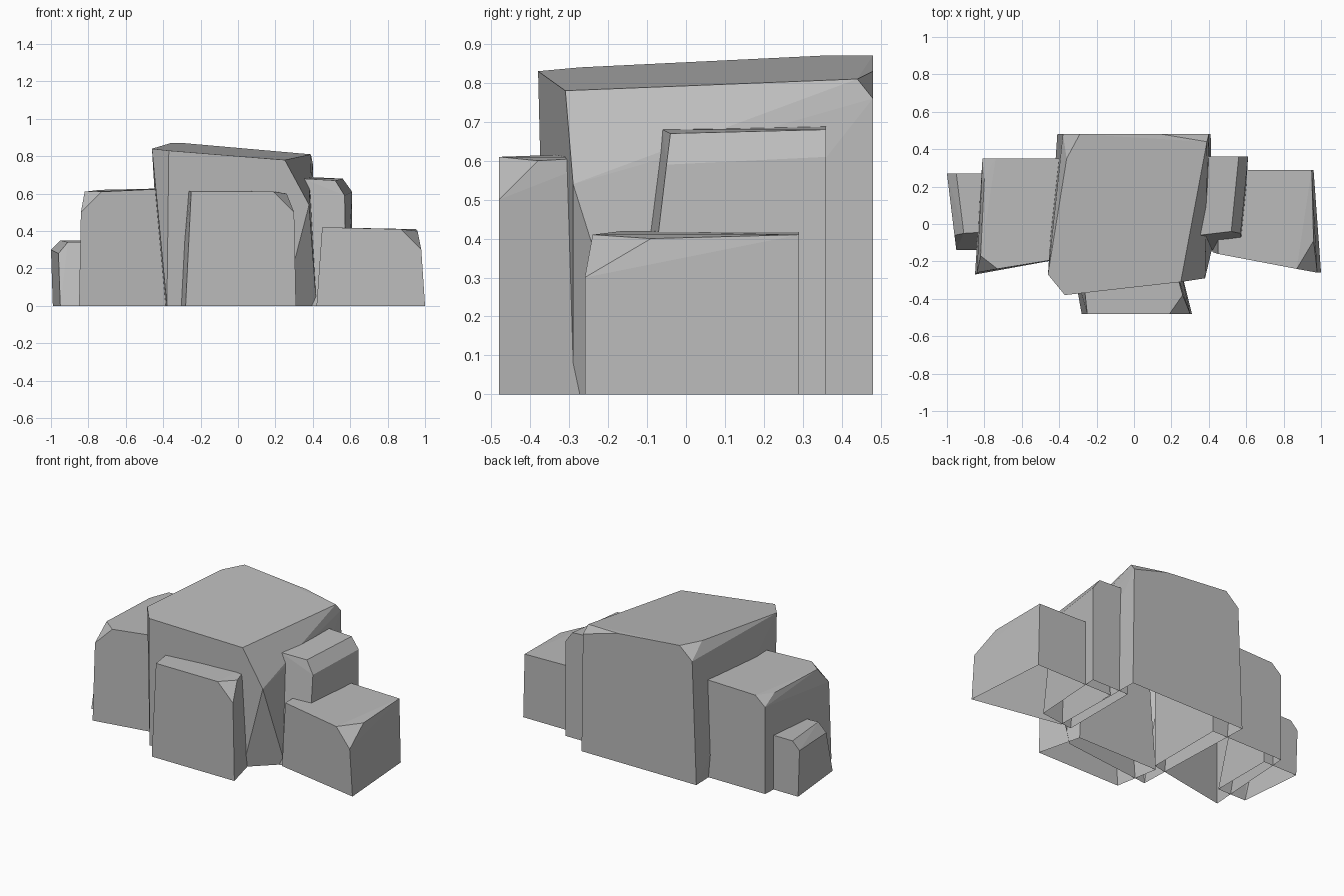
import bpy
import bmesh
from math import radians

# Remove the default object only
default_cube = bpy.data.objects.get("Cube")
if default_cube:
    bpy.data.objects.remove(default_cube, do_unlink=True)

# One plain stone colour for the whole cluster
STONE = (0.5, 0.5, 0.5, 1.0)
stone = bpy.data.materials.new("stone_grey")
stone.use_nodes = True
stone.diffuse_color = STONE
for node in stone.node_tree.nodes:
    if node.type == 'BSDF_PRINCIPLED':
        node.inputs["Base Color"].default_value = STONE


def boulder(name, footprint, crown):
    """Faceted rock: hull of a ground footprint and chipped upper corners, open below."""
    mesh = bpy.data.meshes.new(name)
    bm = bmesh.new()
    for x, y in footprint:
        bm.verts.new((x, y, 0))
    for corner in crown:
        bm.verts.new(corner)

    # Wrap the corners and drop anything left inside the hull
    hull = bmesh.ops.convex_hull(bm, input=bm.verts[:])
    spare = {item for key in ("geom_interior", "geom_unused") for item in hull[key]
             if isinstance(item, bmesh.types.BMVert)}
    bmesh.ops.delete(bm, geom=list(spare), context='VERTS')

    # Merge nearly flat triangles into broad facets
    bmesh.ops.dissolve_limit(bm, angle_limit=radians(4), verts=bm.verts[:], edges=bm.edges[:])
    bmesh.ops.recalc_face_normals(bm, faces=bm.faces[:])

    # Leave the underside open
    underside = [face for face in bm.faces if all(v.co.z < 0.001 for v in face.verts)]
    bmesh.ops.delete(bm, geom=underside, context='FACES')
    bm.to_mesh(mesh)
    bm.free()

    mesh.materials.append(stone)
    rock = bpy.data.objects.new(name, mesh)
    bpy.context.scene.collection.objects.link(rock)
    return rock


# Large central rock with a sloping top and chipped corners
boulder(
    "main_rock",
    footprint=[(-.38, -.36), (.24, -.29), (.42, -.12), (.41, .48), (-.41, .48)],
    crown=[(.25, -.31, .78), (.38, -.29, .54),
           (-.37, -.38, .83), (-.46, -.27, .84),
           (-.36, .35, .87), (-.29, .48, .87), (-.38, .48, .79),
           (.15, .48, .83), (.39, .44, .81), (.4, .48, .76)],
)

# Upright slab leaning on the front
boulder(
    "front_rock",
    footprint=[(-.28, -.48), (.31, -.48), (.24, -.2), (-.33, -.2)],
    crown=[(-.25, -.48, .61), (.19, -.48, .61), (.3, -.48, .5),
           (.26, -.38, .6), (.21, -.2, .61), (-.28, -.2, .62)],
)

# Low wide rock on the +x side
boulder(
    "low_side_rock",
    footprint=[(.42, -.15), (1, -.26), (.96, .29), (.42, .29)],
    crown=[(.45, -.16, .42), (.87, -.24, .41), (.98, -.26, .3),
           (.96, -.09, .4), (.95, .29, .41), (.45, .29, .42)],
)

# Taller rock behind it with a bevelled shoulder
boulder(
    "shoulder_rock",
    footprint=[(.35, -.15), (.58, -.12), (.61, .36), (.35, .36)],
    crown=[(.35, -.06, .68), (.52, -.04, .67), (.57, -.05, .59),
           (.61, .36, .61), (.56, .36, .68), (.35, .36, .69)],
)

# Broad rock on the -x side, chipped at front and back
boulder(
    "broad_side_rock",
    footprint=[(-.85, -.27), (-.3, -.17), (-.3, .35), (-.81, .35)],
    crown=[(-.73, -.24, .61), (-.84, -.26, .5), (-.82, -.17, .61),
           (-.3, -.17, .63), (-.3, .35, .63),
           (-.74, .35, .62), (-.8, .24, .61), (-.81, .35, .56)],
)

# Smallest rock at the -x end with a bevelled shoulder
boulder(
    "small_end_rock",
    footprint=[(-.75, -.14), (-.95, -.14), (-.99, .27), (-.75, .27)],
    crown=[(-.75, -.04, .34), (-.91, -.05, .34), (-.96, -.06, .28),
           (-1, .27, .3), (-.95, .27, .35), (-.75, .27, .35)],
)
